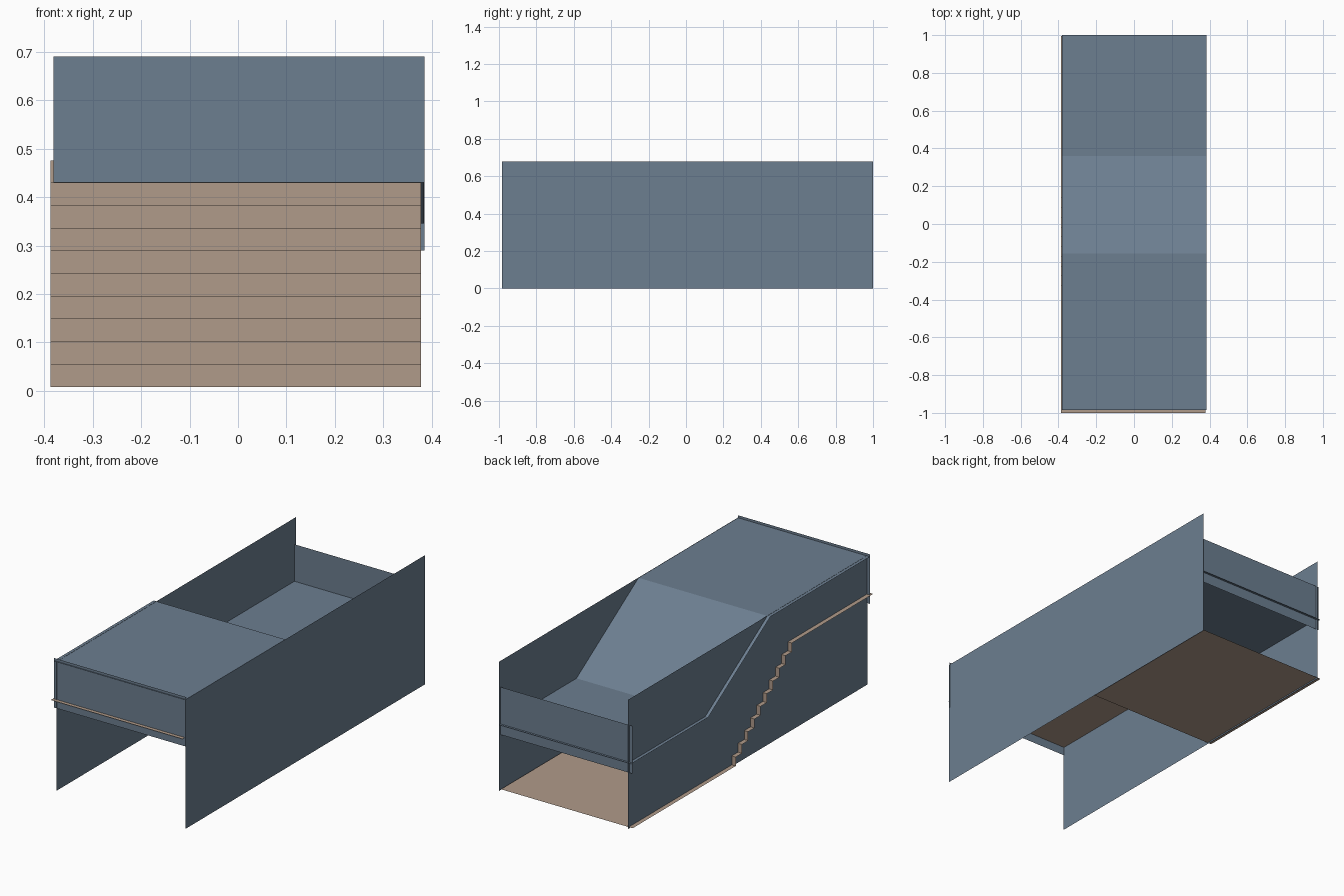
import bpy

if "Cube" in bpy.data.objects:
    bpy.data.objects.remove(bpy.data.objects["Cube"])


def material(name, rgb):
    m = bpy.data.materials.new(name)
    m.diffuse_color = (*rgb, 1)
    m.use_nodes = True
    m.node_tree.nodes["Principled BSDF"].inputs["Base Color"].default_value = m.diffuse_color
    return m


slate = material("slate_blue", (0.150, 0.209, 0.279))
brown = material("warm_brown", (0.434, 0.328, 0.254))


def add_object(name, verts, faces, mat):
    me = bpy.data.meshes.new(name)
    me.from_pydata(verts, [], faces)
    me.materials.append(mat)
    ob = bpy.data.objects.new(name, me)
    bpy.context.collection.objects.link(ob)
    return ob


def strip(name, profile, x0, x1, mat):
    """Thin sheet: a (y, z) profile swept from x0 to x1."""
    verts = [(x, y, z) for y, z in profile for x in (x0, x1)]
    faces = [(2 * i, 2 * i + 2, 2 * i + 3, 2 * i + 1) for i in range(len(profile) - 1)]
    return add_object(name, verts, faces, mat)


# Lower floor, ten risers and upper floor in one folded sheet
risers, z_low, z_high = 10, 0.008, 0.476
y_first, y_last = 0.14, -0.325
rise = (z_high - z_low) / risers
tread = (y_first - y_last) / (risers - 1)
steps = [(0.995, z_low)]
for i in range(risers):
    y = y_first - i * tread
    steps += [(y, z_low + i * rise), (y, z_low + (i + 1) * rise)]
steps.append((-1.0, z_high))
strip("stairs_and_floors", steps, -0.387, 0.378, brown)

# Ceiling: low flat, slope, high flat
strip("ceiling", [(1.0, 0.346), (0.36, 0.346), (-0.155, 0.677), (-0.985, 0.677)],
      -0.381, 0.384, slate)

# Side walls
for name, x, flip in (("right_wall", 0.3845, False), ("left_wall", -0.364, True)):
    face = (3, 2, 1, 0) if flip else (0, 1, 2, 3)
    add_object(name, [(x, -0.985, 0), (x, 1.0, 0), (x, 1.0, 0.678), (x, -0.985, 0.678)],
               [face], slate)

# Upright end panels
strip("front_panel", [(-0.98, 0.69), (-0.98, 0.43)], -0.381, 0.385, slate)
strip("back_panel", [(0.988, 0.29), (0.988, 0.54)], -0.381, 0.385, slate)
